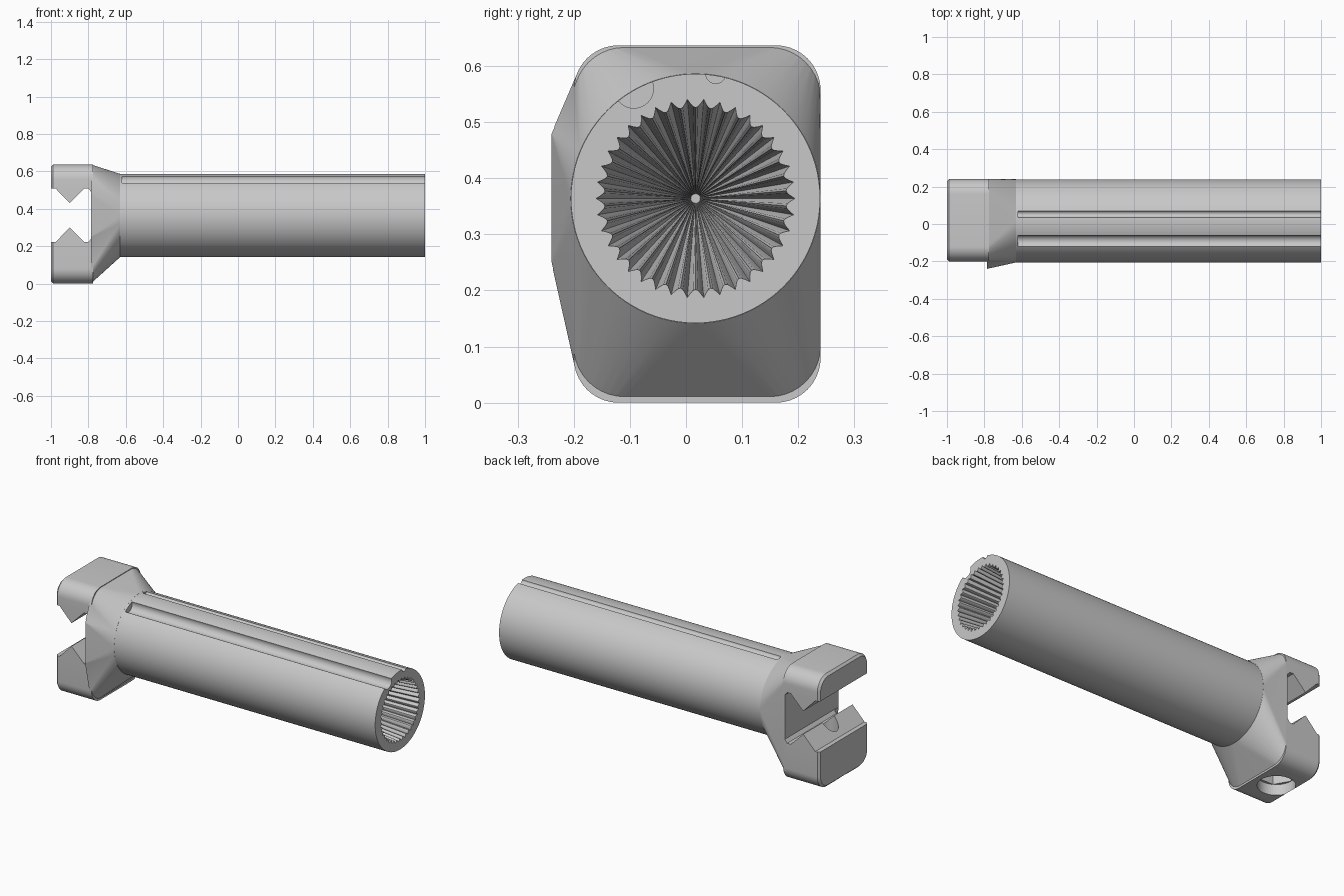
import bpy, bmesh
from math import sin, cos, pi, radians, tau

if "Cube" in bpy.data.objects:
    bpy.data.objects.remove(bpy.data.objects["Cube"])

CY, CZ, R = 0.017, 0.364, 0.222      # tube axis and radius
JAW_X = -0.9                         # middle of the jaws

grey = bpy.data.materials.new("light_grey")
grey.use_nodes = True
grey.diffuse_color = (0.58, 0.58, 0.58, 1)
grey.node_tree.nodes["Principled BSDF"].inputs["Base Color"].default_value = grey.diffuse_color


def finish(name, bm):
    bmesh.ops.recalc_face_normals(bm, faces=bm.faces)
    mesh = bpy.data.meshes.new(name)
    bm.to_mesh(mesh)
    bm.free()
    mesh.materials.append(grey)
    obj = bpy.data.objects.new(name, mesh)
    bpy.context.collection.objects.link(obj)
    return obj


def loft(name, rings):
    """Join equal rings of points and cap both ends."""
    bm = bmesh.new()
    loops = [[bm.verts.new(p) for p in ring] for ring in rings]
    for a, b in zip(loops, loops[1:]):
        for i in range(len(a)):
            bm.faces.new((a[i - 1], a[i], b[i], b[i - 1]))
    bm.faces.new(loops[0])
    bm.faces.new(loops[-1])
    return finish(name, bm)


def hull(name, points):
    bm = bmesh.new()
    for p in points:
        bm.verts.new(p)
    res = bmesh.ops.convex_hull(bm, input=bm.verts)
    unused = {g for g in res["geom_interior"] if isinstance(g, bmesh.types.BMVert)}
    bmesh.ops.delete(bm, geom=list(unused), context="VERTS")
    bmesh.ops.dissolve_limit(bm, angle_limit=radians(0.2), verts=bm.verts, edges=bm.edges)
    return finish(name, bm)


def circle_x(x, y, z, r, n=96):
    return [(x, y + r * cos(tau * i / n), z + r * sin(tau * i / n)) for i in range(n)]


def circle_z(z, r, n):
    return [(JAW_X + r * cos(tau * i / n), CY + r * sin(tau * i / n), z) for i in range(n)]


def head_ring(x, inset=0.0, r=0.08, n=10):
    """Rounded rectangle across the length."""
    pts = []
    for k, (y, z) in enumerate(((0.24, 0.637), (-0.2, 0.637), (-0.2, 0.0), (0.24, 0.0))):
        sy, sz = (1 if y > 0 else -1), (1 if z > 0.3 else -1)
        for i in range(n + 1):
            a = pi / 2 * (k + i / n)
            pts.append((x, y - sy * r + (r - inset) * cos(a), z - sz * r + (r - inset) * sin(a)))
    return pts


def combine(target, other, operation):
    mod = target.modifiers.new(operation.lower(), "BOOLEAN")
    mod.operation, mod.solver, mod.object = operation, "EXACT", other
    bpy.context.view_layer.objects.active = target
    bpy.ops.object.modifier_apply(modifier=mod.name)
    bpy.data.objects.remove(other)


# Tube, flared neck and clamp head
body = loft("clamp_handle", [circle_x(-0.66, CY, CZ, R), circle_x(1, CY, CZ, R)])
neck = hull("neck", head_ring(-0.787) + [(-0.787, -0.24, 0.25), (-0.787, -0.24, 0.48)]
            + circle_x(-0.63, CY, CZ, R + 0.0005))
head = loft("head", [head_ring(-1, 0.012), head_ring(-0.988), head_ring(-0.775)])
combine(body, neck, "UNION")
combine(body, head, "UNION")

# Slot with a pointed ridge on each jaw
lower = [(-1.1, 0.222), (-0.975, 0.222), (JAW_X, 0.3), (-0.822, 0.222), (-0.8, 0.222), (-0.785, 0.24)]
profile = lower + [(x, 0.73 - z) for x, z in reversed(lower)]
combine(body, loft("slot", [[(x, y, z) for x, z in profile] for y in (-0.4, 0.4)]), "DIFFERENCE")

# Screw hole and nut recess in the lower jaw
combine(body, loft("screw_hole", [circle_z(0.1, 0.052, 32), circle_z(0.34, 0.052, 32)]), "DIFFERENCE")
combine(body, loft("nut_recess", [circle_z(-0.05, 0.095, 48), circle_z(0.06, 0.095, 48)]), "DIFFERENCE")
combine(body, loft("nut_pocket", [circle_z(0.05, 0.094, 6), circle_z(0.14, 0.094, 6)]), "DIFFERENCE")

# Two rounded grooves along the top of the tube
for y, z, r in ((-0.093, 0.56, 0.035), (0.053, 0.587, 0.018)):
    combine(body, loft("groove", [circle_x(-0.62, y, z, r, 32), circle_x(1.05, y, z, r, 32)]), "DIFFERENCE")

# Ribbed bore tapering inwards
RIBS, STEPS = 38, 6


def bore_ring(x, scale):
    ring = []
    for i in range(RIBS * STEPS):
        r = scale * (0.177 - 0.015 * sin(pi * (i % STEPS) / STEPS))
        a = tau * i / (RIBS * STEPS)
        ring.append((x, CY + r * cos(a), CZ + r * sin(a)))
    return ring


combine(body, loft("bore", [bore_ring(1.01, 1.006), bore_ring(-0.6, 0.05)]), "DIFFERENCE")

# Smooth curved faces, keep edges crisp
bpy.ops.object.select_all(action="DESELECT")
body.select_set(True)
bpy.context.view_layer.objects.active = body
bpy.ops.object.shade_smooth_by_angle(angle=radians(28))
